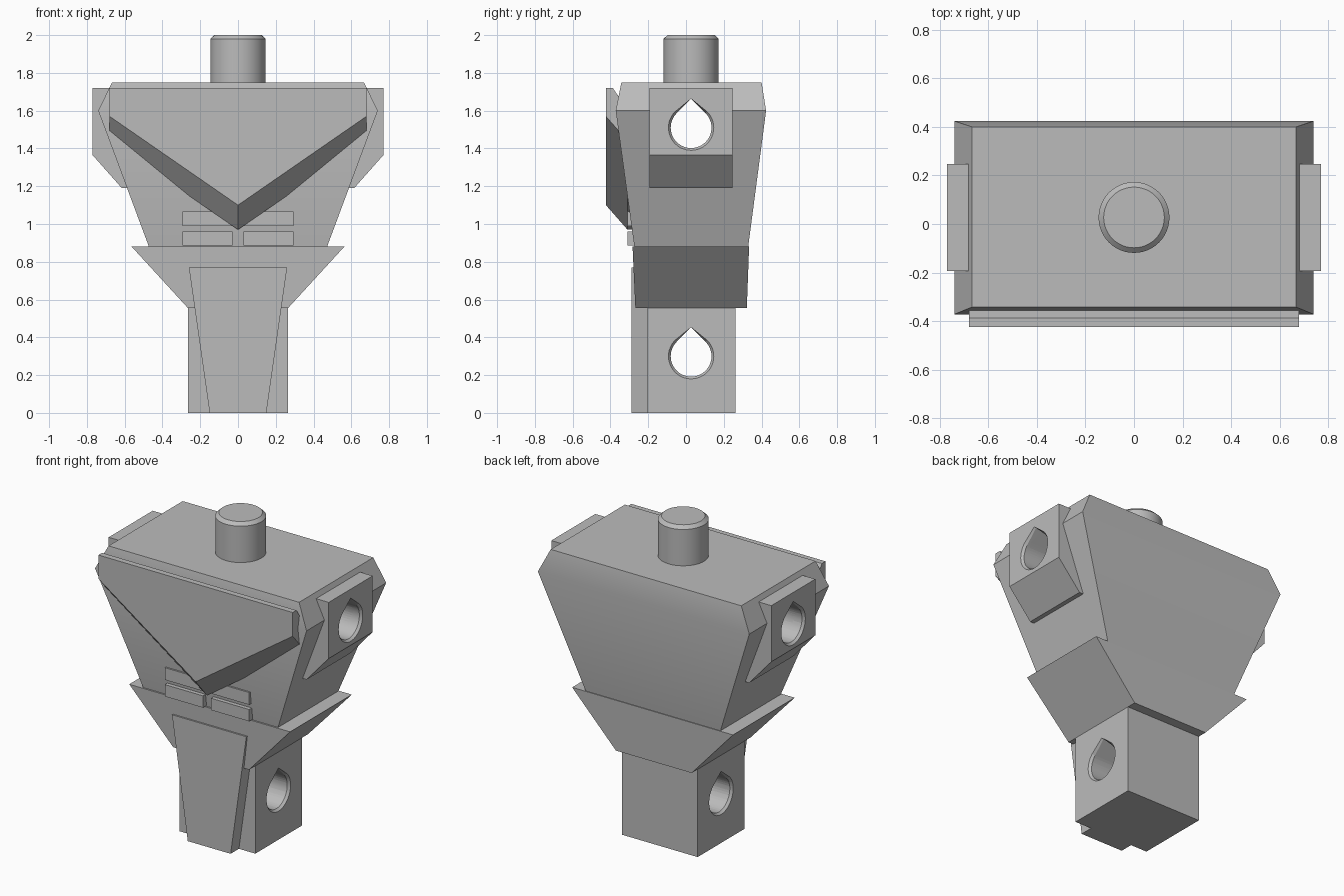
import bpy, bmesh, math

if "Cube" in bpy.data.objects:
    bpy.data.objects.remove(bpy.data.objects["Cube"])

# One plain grey for every part
grey = bpy.data.materials.new("plain grey")
grey.use_nodes = True
colour = (0.5, 0.5, 0.5, 1)
grey.diffuse_color = colour
grey.node_tree.nodes["Principled BSDF"].inputs["Base Color"].default_value = colour

MID_Y = 0.027  # shared centre line of the peg and joint holes


def loft(name, loops):
    """Closed solid skinned over loops with equal point counts."""
    bm = bmesh.new()
    rings = [[bm.verts.new(p) for p in loop] for loop in loops]
    n = len(rings[0])
    for a, b in zip(rings, rings[1:]):
        for i in range(n):
            j = (i + 1) % n
            bm.faces.new((a[i], a[j], b[j], b[i]))
    bm.faces.new(rings[0])
    bm.faces.new(rings[-1])
    bmesh.ops.recalc_face_normals(bm, faces=bm.faces)
    mesh = bpy.data.meshes.new(name)
    bm.to_mesh(mesh)
    bm.free()
    mesh.materials.append(grey)
    obj = bpy.data.objects.new(name, mesh)
    bpy.context.collection.objects.link(obj)
    return obj


def rect(x0, x1, y0, y1, z):
    return [(x0, y0, z), (x1, y0, z), (x1, y1, z), (x0, y1, z)]


def box(name, x0, x1, y0, y1, z0, z1):
    return loft(name, [rect(x0, x1, y0, y1, z) for z in (z0, z1)])


def teardrop(x, z, radius, tip=0.153, steps=36):
    """Round hole outline with a pointed roof."""
    pts = [(x, MID_Y, z + tip)]
    for i in range(steps + 1):
        a = math.radians(135 + 270 * i / steps)
        pts.append((x, MID_Y + radius * math.cos(a), z + radius * math.sin(a)))
    return pts


def drill(objects, half_width, z):
    """Cut a through hole with flared mouths along x."""
    stations = [(-half_width - 0.02, 0.12), (-half_width, 0.12),
                (-half_width + 0.015, 0.108)]
    stations += [(-x, r) for x, r in reversed(stations)]
    cutter = loft("hole_cutter", [teardrop(x, z, r) for x, r in stations])
    cutter.hide_render = True
    for obj in objects:
        mod = obj.modifiers.new("hole", "BOOLEAN")
        mod.operation = "DIFFERENCE"
        mod.solver = "EXACT"
        mod.object = cutter
        smooth(obj)
        bpy.ops.object.modifier_apply(modifier=mod.name)
        smooth(obj)
    bpy.data.objects.remove(cutter)


def smooth(obj):
    bpy.ops.object.select_all(action="DESELECT")
    obj.select_set(True)
    bpy.context.view_layer.objects.active = obj
    bpy.ops.object.shade_smooth_by_angle(angle=math.radians(25))


# Torso: flares upwards, with a chamfered top
torso = loft("torso", [
    rect(-0.468, 0.468, -0.272, 0.328, 0.87),
    rect(-0.74, 0.74, -0.372, 0.424, 1.6),
    rect(-0.667, 0.667, -0.342, 0.4, 1.75),
])

# Shoulder blocks with slanted undersides
profile = [(0.5, 1.72), (0.77, 1.72), (0.77, 1.365), (0.615, 1.19), (0.5, 1.19)]
shoulders = [
    loft(side + "_shoulder", [[(s * x, y, z) for x, z in profile] for y in (-0.193, 0.247)])
    for side, s in (("left", 1), ("right", -1))
]
drill([torso] + shoulders, 0.77, 1.51)

# Hip block
hips = box("hip_block", -0.265, 0.265, -0.205, 0.262, 0, 0.57)
drill([hips], 0.265, 0.3)

# Flared waist
loft("waist", [
    rect(-0.265, 0.265, -0.268, 0.322, 0.555),
    rect(-0.563, 0.563, -0.283, 0.334, 0.88),
])

# Tapered front plate on the hips
loft("hip_front_plate", [
    rect(-0.15, 0.15, -0.288, -0.19, 0),
    rect(-0.26, 0.26, -0.288, -0.19, 0.77),
])

# Pointed chest plate: depth, top, side corner and tip heights
stations = [(-0.424, 1.72, 1.57, 1.1), (-0.387, 1.72, 1.528, 1.058),
            (-0.31, 1.605, 1.44, 0.97), (-0.28, 1.56, 1.44, 0.97)]
W = 0.68
loft("chest_plate", [
    [(-W, y, top), (-W, y, corner), (0, y, tip), (W, y, corner), (W, y, top)]
    for y, top, corner, tip in stations
])

# Belly plates
box("upper_belly_plate", -0.295, 0.295, -0.31, -0.25, 0.99, 1.067)
for side, s in (("left", 1), ("right", -1)):
    x0, x1 = sorted((s * 0.028, s * 0.295))
    box(side + "_lower_belly_plate", x0, x1, -0.31, -0.25, 0.885, 0.96)

# Neck peg with chamfered rim
peg = loft("neck_peg", [
    [(r * math.cos(math.tau * i / 48), MID_Y + r * math.sin(math.tau * i / 48), z)
     for i in range(48)]
    for r, z in ((0.146, 1.7), (0.146, 1.98), (0.125, 2.0))
])
smooth(peg)
